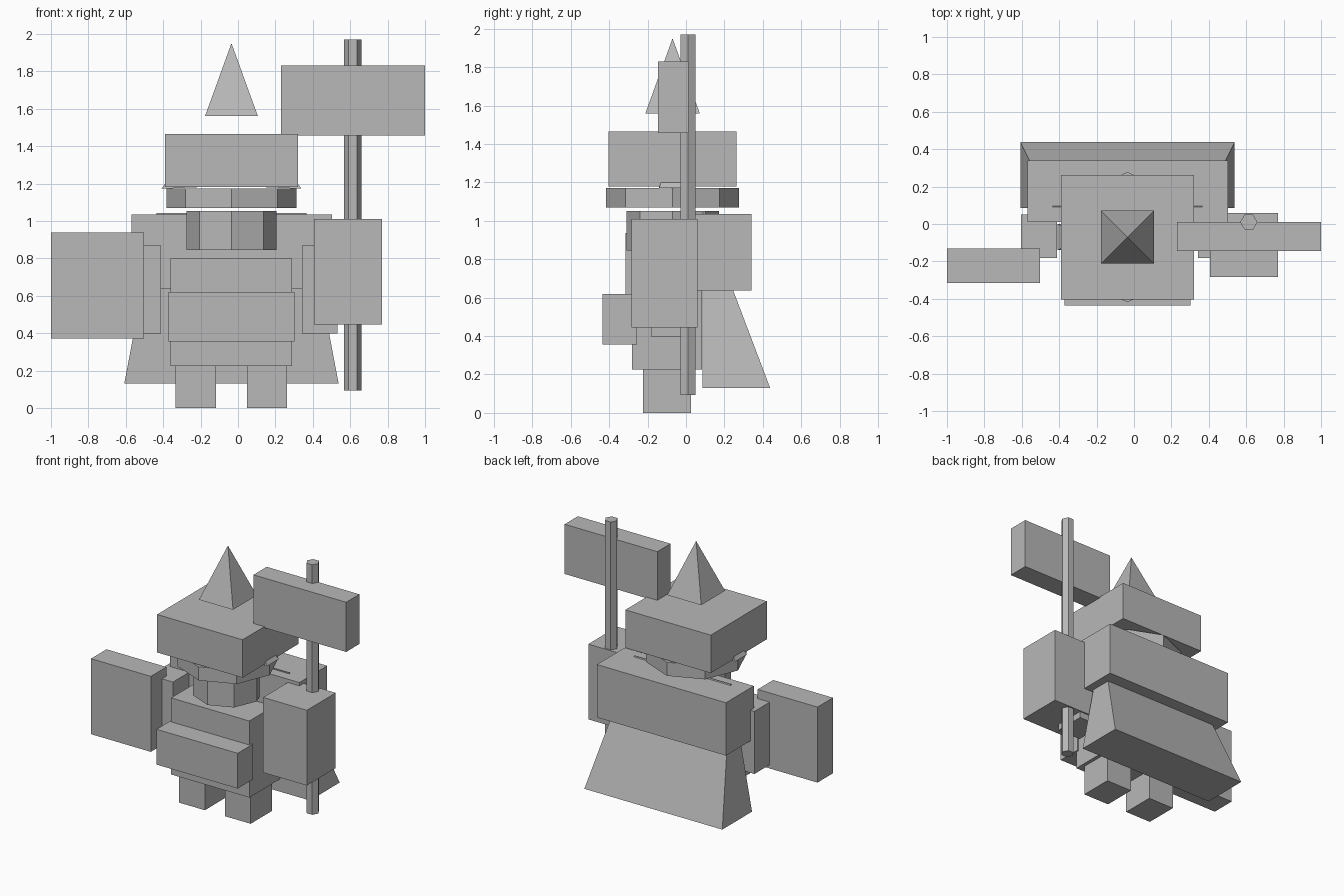
import bpy, bmesh, math
from mathutils import Matrix

if "Cube" in bpy.data.objects:
    bpy.data.objects.remove(bpy.data.objects["Cube"])

MID = -0.035   # body's own centre line in x
CY = -0.07     # head centre in y

grey = bpy.data.materials.new("plain grey")
grey.diffuse_color = (0.48, 0.48, 0.48, 1)
grey.use_nodes = True
grey.node_tree.nodes["Principled BSDF"].inputs["Base Color"].default_value = grey.diffuse_color


def finish(name, bm):
    bmesh.ops.recalc_face_normals(bm, faces=bm.faces)
    me = bpy.data.meshes.new(name)
    bm.to_mesh(me)
    bm.free()
    me.materials.append(grey)
    ob = bpy.data.objects.new(name, me)
    bpy.context.collection.objects.link(ob)
    return ob


def box(name, x, y, z):
    bm = bmesh.new()
    size = [b - a for a, b in (x, y, z)]
    mid = [(a + b) / 2 for a, b in (x, y, z)]
    bmesh.ops.create_cube(bm, size=1, matrix=Matrix.Translation(mid) @ Matrix.Diagonal((*size, 1)))
    return finish(name, bm)


def prism(name, sides, r1, r2, x, y, z, turn=0):
    bm = bmesh.new()
    place = Matrix.Translation((x, y, sum(z) / 2)) @ Matrix.Rotation(math.radians(turn), 4, 'Z')
    bmesh.ops.create_cone(bm, cap_ends=True, segments=sides, radius1=r1, radius2=r2,
                          depth=z[1] - z[0], matrix=place)
    bmesh.ops.remove_doubles(bm, verts=bm.verts, dist=1e-5)
    return finish(name, bm)


def hull(name, points):
    bm = bmesh.new()
    for p in points:
        bm.verts.new(p)
    bmesh.ops.convex_hull(bm, input=bm.verts)
    bmesh.ops.dissolve_limit(bm, angle_limit=0.01, verts=bm.verts, edges=bm.edges)
    return finish(name, bm)


# Head, collar, neck and pointed top
box("head", (-0.39, 0.32), (-0.403, 0.263), (1.18, 1.465))
prism("collar_ring", 8, 0.347, 0.347, MID, CY, (1.07, 1.172))
prism("neck", 8, 0.241, 0.241, MID, CY, (0.845, 1.052))
prism("head_spike", 4, 0.2, 0, MID, CY, (1.56, 1.95), 45)

# Torso, belt block and shoulder block
box("torso", (-0.36, 0.29), (-0.28, 0.083), (0.225, 0.80))
box("belt_block", (-0.372, 0.302), (-0.435, -0.255), (0.355, 0.62))
box("shoulder_block", (-0.57, 0.503), (0.01, 0.34), (0.638, 1.035))

# Cape: wedge narrowing to a thin top edge
hull("cape", [(-0.608, 0.085, 0.13), (0.538, 0.085, 0.13),
              (-0.608, 0.438, 0.13), (0.538, 0.438, 0.13),
              (-0.435, 0.085, 1.043), (0.365, 0.085, 1.043),
              (-0.435, 0.092, 1.043), (0.365, 0.092, 1.043)])

# Paired parts, mirrored about the body's centre line
for side, s in (("left", -1), ("right", 1)):
    def span(a, b):
        return tuple(sorted((MID + s * a, MID + s * b)))
    box(side + "_leg", span(0.083, 0.298), (-0.225, 0.025), (0, 0.225))
    box(side + "_arm", span(0.377, 0.568), (-0.183, 0.05), (0.398, 0.868))
    # small pyramid ears mostly buried in the head
    hull(side + "_ear", [(MID + s * 0.375, -0.14, 1.172), (MID + s * 0.375, 0.0, 1.172),
                         (MID + s * 0.09, -0.14, 1.184), (MID + s * 0.09, 0.0, 1.184),
                         (MID + s * 0.22, CY, 1.38)])

# Blocks held at each side
box("left_hand_block", (-1.0, -0.503), (-0.316, -0.132), (0.37, 0.937))
box("right_hand_block", (0.407, 0.77), (-0.283, 0.06), (0.445, 1.01))

# Pole with its hammer block
prism("pole", 6, 0.046, 0.046, 0.614, 0.01, (0.093, 1.97), 30)
box("hammer_block", (0.23, 1.0), (-0.145, 0.012), (1.457, 1.83))
